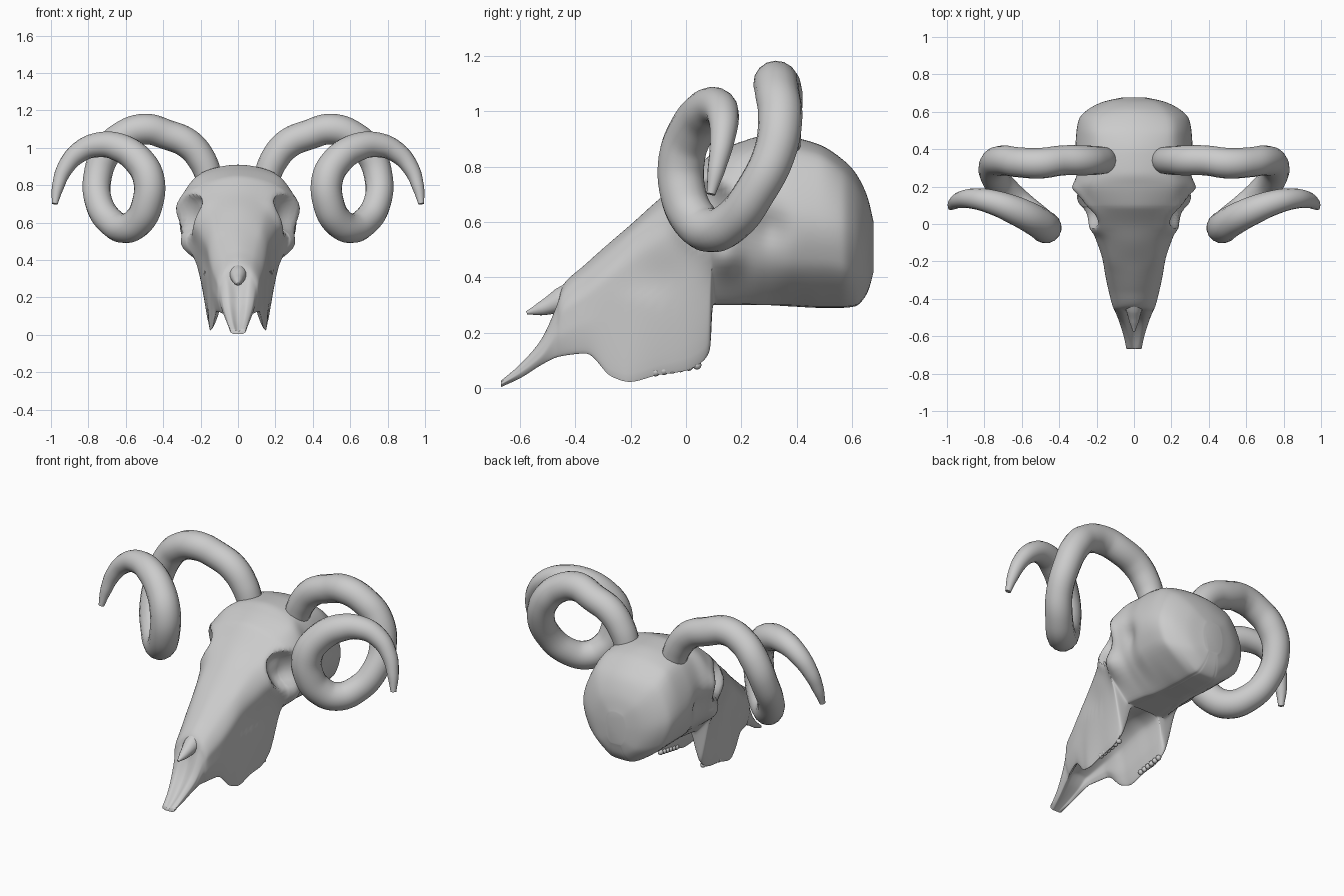
import bpy, bmesh, math
from mathutils import Vector

old = bpy.data.objects.get("Cube")
if old:
    bpy.data.objects.remove(old, do_unlink=True)

bone = bpy.data.materials.new("bone_grey")
bone.use_nodes = True
bone.diffuse_color = (0.6, 0.6, 0.6, 1)
bone.node_tree.nodes["Principled BSDF"].inputs["Base Color"].default_value = (0.6, 0.6, 0.6, 1)


def finish(name, mesh, angle=50):
    """Link a mesh as a smooth shaded bone object."""
    obj = bpy.data.objects.new(name, mesh)
    bpy.context.collection.objects.link(obj)
    mesh.materials.clear()
    mesh.materials.append(bone)
    bpy.ops.object.select_all(action="DESELECT")
    obj.select_set(True)
    bpy.context.view_layer.objects.active = obj
    bpy.ops.object.shade_smooth_by_angle(angle=math.radians(angle))
    return obj


def interpolate(points, steps, cyclic=False):
    """Smooth path through points that never overshoots them."""
    count = len(points)
    dims = range(len(points[0]))

    def slope(i, k):
        if not cyclic and i in (0, count - 1):
            j = min(i, count - 2)
            return points[j + 1][k] - points[j][k]
        before = points[i][k] - points[i - 1][k]
        after = points[(i + 1) % count][k] - points[i][k]
        return 2 * before * after / (before + after) if before * after > 0 else 0

    path = []
    for i in range(count if cyclic else count - 1):
        j = (i + 1) % count
        for s in range(steps):
            t = s / steps
            h = t * t * (3 - 2 * t)
            path.append([points[i][k] * (1 - h) + points[j][k] * h
                         + slope(i, k) * t * (1 - t) ** 2
                         - slope(j, k) * t * t * (1 - t) for k in dims])
    if not cyclic:
        path.append(list(points[-1]))
    return path


def tube(name, points):
    """Tapered round tube through (x, y, z, radius) points."""
    curve = bpy.data.curves.new(name, "CURVE")
    curve.dimensions = "3D"
    curve.bevel_depth = 1
    curve.bevel_resolution = 6
    curve.resolution_u = 6
    curve.use_fill_caps = True
    spline = curve.splines.new("BEZIER")
    spline.bezier_points.add(len(points) - 1)
    for knot, (x, y, z, r) in zip(spline.bezier_points, points):
        knot.co = (x, y, z)
        knot.radius = r
        knot.handle_left_type = knot.handle_right_type = "AUTO"
    temp = bpy.data.objects.new(name + "_path", curve)
    bpy.context.collection.objects.link(temp)
    bpy.context.view_layer.update()
    graph = bpy.context.evaluated_depsgraph_get()
    mesh = bpy.data.meshes.new_from_object(temp.evaluated_get(graph))
    bpy.data.objects.remove(temp, do_unlink=True)
    return finish(name, mesh)


def mirror(obj):
    obj.modifiers.new("Mirror", "MIRROR")


# Skull sections: y, top z, shoulder x z, widest x z, lower x z, base x z, palate z
braincase = [
    (.677, .60, .04, .59, .06, .52, .05, .45, .03, .42, .42),
    (.655, .69, .11, .66, .16, .53, .13, .41, .05, .35, .345),
    (.61, .78, .16, .74, .25, .56, .21, .42, .07, .30, .295),
    (.56, .83, .19, .79, .295, .58, .26, .44, .08, .295, .29),
    (.48, .88, .20, .84, .31, .60, .27, .45, .08, .295, .29),
    (.38, .905, .20, .86, .315, .62, .27, .45, .08, .30, .295),
    (.28, .91, .19, .87, .305, .65, .25, .45, .09, .30, .30),
    (.20, .89, .21, .85, .31, .68, .25, .46, .11, .305, .30),
    (.10, .85, .20, .80, .28, .67, .24, .46, .13, .305, .30),
]
face = [
    (.085, .84, .195, .79, .275, .66, .235, .46, .155, .13, .32),
    (0, .76, .17, .72, .235, .60, .21, .42, .155, .06, .32),
    (-.1, .68, .14, .64, .20, .52, .185, .34, .15, .045, .30),
    (-.2, .59, .12, .56, .17, .45, .165, .28, .15, .02, .27),
    (-.27, .53, .10, .50, .155, .40, .15, .25, .135, .04, .24),
    (-.36, .45, .085, .42, .135, .33, .135, .24, .115, .125, .20),
    (-.45, .36, .07, .34, .11, .27, .11, .20, .085, .115, .16),
    (-.47, .25, .06, .29, .095, .24, .10, .19, .075, .11, .15),
    (-.52, .15, .05, .18, .08, .15, .08, .12, .06, .085, .10),
    (-.60, .065, .035, .085, .055, .07, .055, .055, .04, .035, .045),
    (-.67, .015, .02, .025, .04, .02, .04, .012, .02, .003, .003),
]


def section_ring(row):
    y, top, sx, sz, mx, mz, lx, lz, bx, bz, palate = row
    rise = palate - bz
    side = [(sx, sz), (mx, mz), (lx, lz), (bx, bz),
            (bx * .8, bz + rise * .3), (bx * .6, bz + rise * .85)]
    ring = [(0, top)] + side + [(0, palate)] + [(-x, z) for x, z in reversed(side)]
    return [Vector((x, y, z)) for x, z in interpolate(ring, 8, True)]


def bump(co, y, z, radius):
    return math.exp(-((co.y - y) ** 2 + (co.z - z) ** 2) / radius ** 2)


def sculpt(co):
    """Sink the eye sockets and temples and raise the bony rims."""
    if abs(co.x) < .13 or co.z < .34:
        return co
    d = math.hypot((co.y - .08) / .1, (co.z - .645) / .105)
    push = .015 * math.exp(-((d - 1.15) / .25) ** 2)
    push -= .075 * max(0, 1 - d ** 3)
    push += .055 * bump(co, .14, .475, .06)
    push += .012 * bump(co, .21, .68, .06)
    push -= .03 * bump(co, .31, .58, .06)
    push -= .012 * bump(co, -.12, .40, .09)
    co.x += push if co.x > 0 else -push
    return co


bm = bmesh.new()
rings = [[bm.verts.new(sculpt(co)) for co in section_ring(row)]
         for row in interpolate(braincase + face, 8)]
for a, b in zip(rings, rings[1:]):
    for i in range(len(a)):
        j = (i + 1) % len(a)
        bm.faces.new((a[i], a[j], b[j], b[i]))
bm.faces.new(rings[0])
bm.faces.new(rings[-1])
bmesh.ops.recalc_face_normals(bm, faces=bm.faces)
skull_mesh = bpy.data.meshes.new("skull")
bm.to_mesh(skull_mesh)
bm.free()
skull = finish("skull", skull_mesh, 60)
soften = skull.modifiers.new("Soften", "SMOOTH")
soften.factor = .5
soften.iterations = 4

# Pointed nasal bone over the open nose
tube("nasal_bone", [(0, -.36, .365, .05), (0, -.45, .318, .045),
                    (0, -.52, .288, .026), (0, -.575, .272, .006)])

# Cheek teeth along the jaw edge
bm = bmesh.new()
for i in range(6):
    ball = bmesh.ops.create_uvsphere(bm, u_segments=10, v_segments=6, radius=.016)
    bmesh.ops.translate(bm, verts=ball["verts"],
                        vec=(.142, -.11 + .03 * i, .058 + .005 * i))
teeth_mesh = bpy.data.meshes.new("cheek_teeth")
bm.to_mesh(teeth_mesh)
bm.free()
mirror(finish("cheek_teeth", teeth_mesh))

# Curled horns
horn = tube("horns", [
    (.15, .34, .83, .07), (.19, .34, .93, .076), (.265, .34, 1.02, .08),
    (.38, .34, 1.07, .08), (.50, .325, 1.10, .082), (.62, .33, 1.06, .08),
    (.70, .34, .98, .08), (.75, .32, .85, .076), (.745, .25, .71, .074),
    (.68, .17, .605, .076), (.60, .09, .57, .08), (.53, .03, .61, .082),
    (.485, -.01, .70, .084), (.477, -.015, .83, .085), (.53, .02, .93, .082),
    (.63, .07, 1.0, .077), (.75, .115, 1.015, .066), (.85, .135, .975, .056),
    (.925, .13, .89, .044), (.963, .11, .79, .032), (.98, .09, .70, .016)])
mirror(horn)
